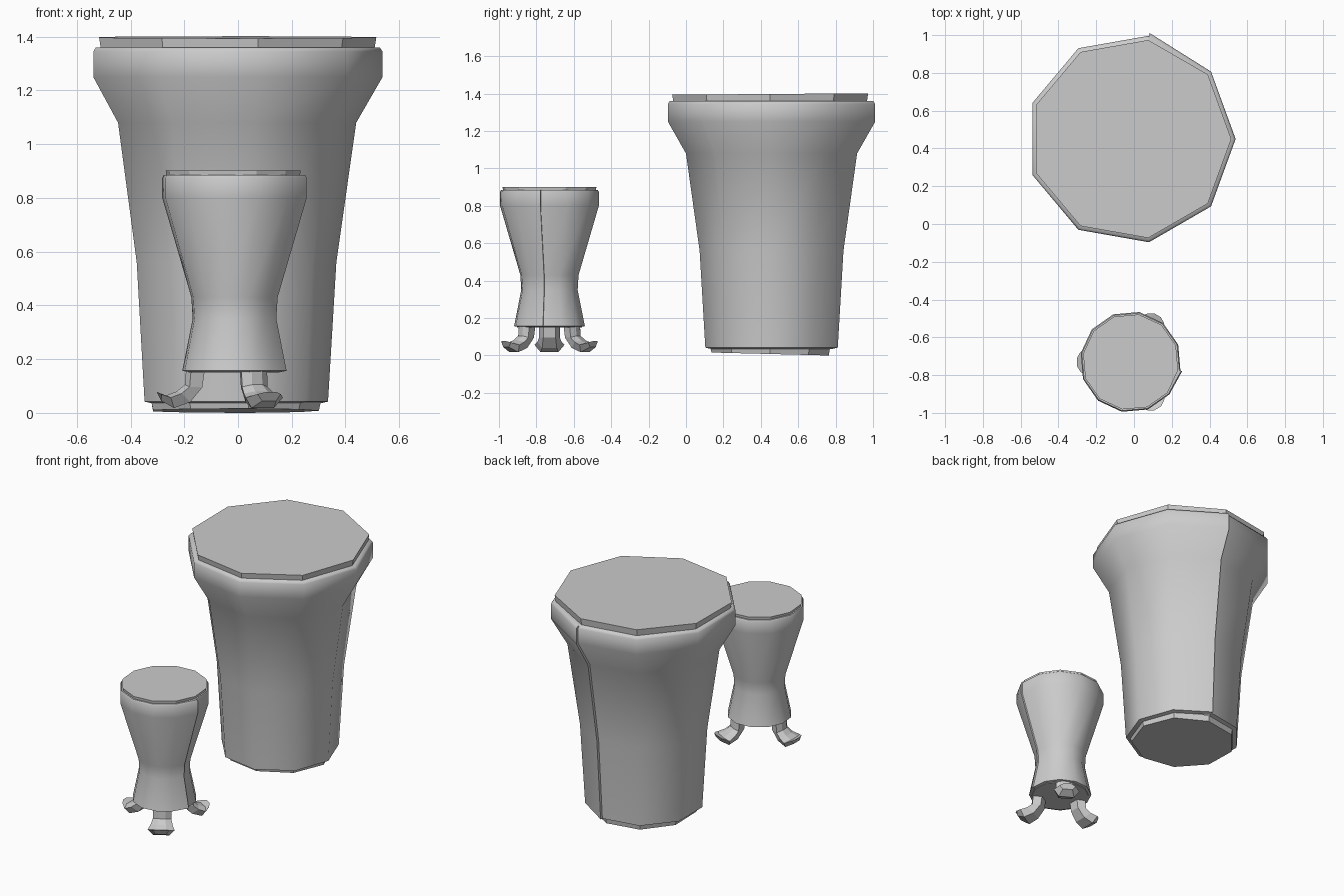
import bpy, bmesh
from math import sin, cos, radians, pi

if "Cube" in bpy.data.objects:
    bpy.data.objects.remove(bpy.data.objects["Cube"])


def finish(bm, name, smooth=None):
    me = bpy.data.meshes.new(name)
    bm.to_mesh(me)
    bm.free()
    ob = bpy.data.objects.new(name, me)
    bpy.context.collection.objects.link(ob)
    if smooth:
        me.shade_smooth()
        me.set_sharp_from_angle(angle=radians(smooth))
    return ob


def rolled_shell(name, centre, sides, seam_deg, profile, lip):
    """Bark wrapped round once; the last column overlaps the first as a raised seam."""
    bm = bmesh.new()
    cols = []
    for i in range(sides + 1):
        a = radians(seam_deg) + 2 * pi * i / sides
        extra = lip if i == sides else 0
        cols.append([bm.verts.new((centre[0] + (r + extra) * cos(a),
                                   centre[1] + (r + extra) * sin(a), z))
                     for r, z in profile])
    for c, d in zip(cols, cols[1:]):
        for k in range(len(profile) - 1):
            bm.faces.new((c[k], d[k], d[k + 1], c[k + 1]))
    # narrow side of the overlapping edge
    c, d = cols[-1], cols[0]
    for k in range(len(profile) - 1):
        bm.faces.new((c[k], d[k], d[k + 1], c[k + 1]))
    return finish(bm, name, 60)


def slab(name, centre, sides, start_deg, r0, z0, r1, z1, tilt0=0, tilt1=0):
    """Flat polygonal end slab, optionally tilted along y."""
    bm = bmesh.new()
    rings = []
    for r, z, t in ((r0, z0, tilt0), (r1, z1, tilt1)):
        ring = []
        for i in range(sides):
            a = radians(start_deg) + 2 * pi * i / sides
            ring.append(bm.verts.new((centre[0] + r * cos(a), centre[1] + r * sin(a),
                                      z + t * sin(a))))
        rings.append(ring)
    lo, hi = rings
    for i in range(sides):
        j = (i + 1) % sides
        bm.faces.new((lo[i], lo[j], hi[j], hi[i]))
    bm.faces.new(lo[::-1])
    bm.faces.new(hi)
    return finish(bm, name)


def root_foot(name, centre, deg):
    """Faceted claw-like foot: six-sided sections swept down and outwards."""
    # outer r, outer z, inner r, inner z, half width
    sections = [(.175, .165, .105, .165, .055), (.180, .105, .115, .095, .055),
                (.210, .080, .160, .040, .065), (.250, .065, .220, .018, .080),
                (.285, .078, .268, .045, .050)]
    a = radians(deg)
    bm = bmesh.new()
    rings = []
    for ro, zo, ri, zi, w in sections:
        pts = [(ro - .018, zo - .008, -w), (ro, zo, -w * .4), (ro, zo, w * .4),
               (ro - .018, zo - .008, w), (ri, zi, w * .6), (ri, zi, -w * .6)]
        rings.append([bm.verts.new((centre[0] + r * cos(a) - u * sin(a),
                                    centre[1] + r * sin(a) + u * cos(a), z))
                      for r, z, u in pts])
    for p, q in zip(rings, rings[1:]):
        for i in range(6):
            j = (i + 1) % 6
            bm.faces.new((p[i], p[j], q[j], q[i]))
    bm.faces.new(rings[0][::-1])
    bm.faces.new(rings[-1])
    bmesh.ops.recalc_face_normals(bm, faces=bm.faces)
    return finish(bm, name)


# Large table stump
big = (-.017, .45)
rolled_shell("large_stump_bark", big, 9, 80,
             [(.325, .036), (.352, .042), (.383, .56), (.457, 1.08),
              (.555, 1.25), (.555, 1.345), (.545, 1.36), (.50, 1.36)], .015)
slab("large_stump_top", big, 9, 0, .525, 1.355, .532, 1.398, 0, .004)
slab("large_stump_base", big, 9, 0, .318, .008, .325, .04, -.008, 0)

# Small stool stump
small = (-.018, -.73)
rolled_shell("small_stump_bark", small, 12, -10,
             [(.17, .152), (.192, .157), (.153, .35), (.158, .43), (.268, .80),
              (.268, .875), (.262, .886), (.24, .886)], .01)
slab("small_stump_top", small, 12, -10, .252, .88, .255, .902)
slab("small_stump_base", small, 12, -10, .175, .150, .180, .165)

# Three root feet under the stool
for n, deg in (("left", 180), ("front", 300), ("back", 60)):
    root_foot(f"{n}_root_foot", small, deg)
